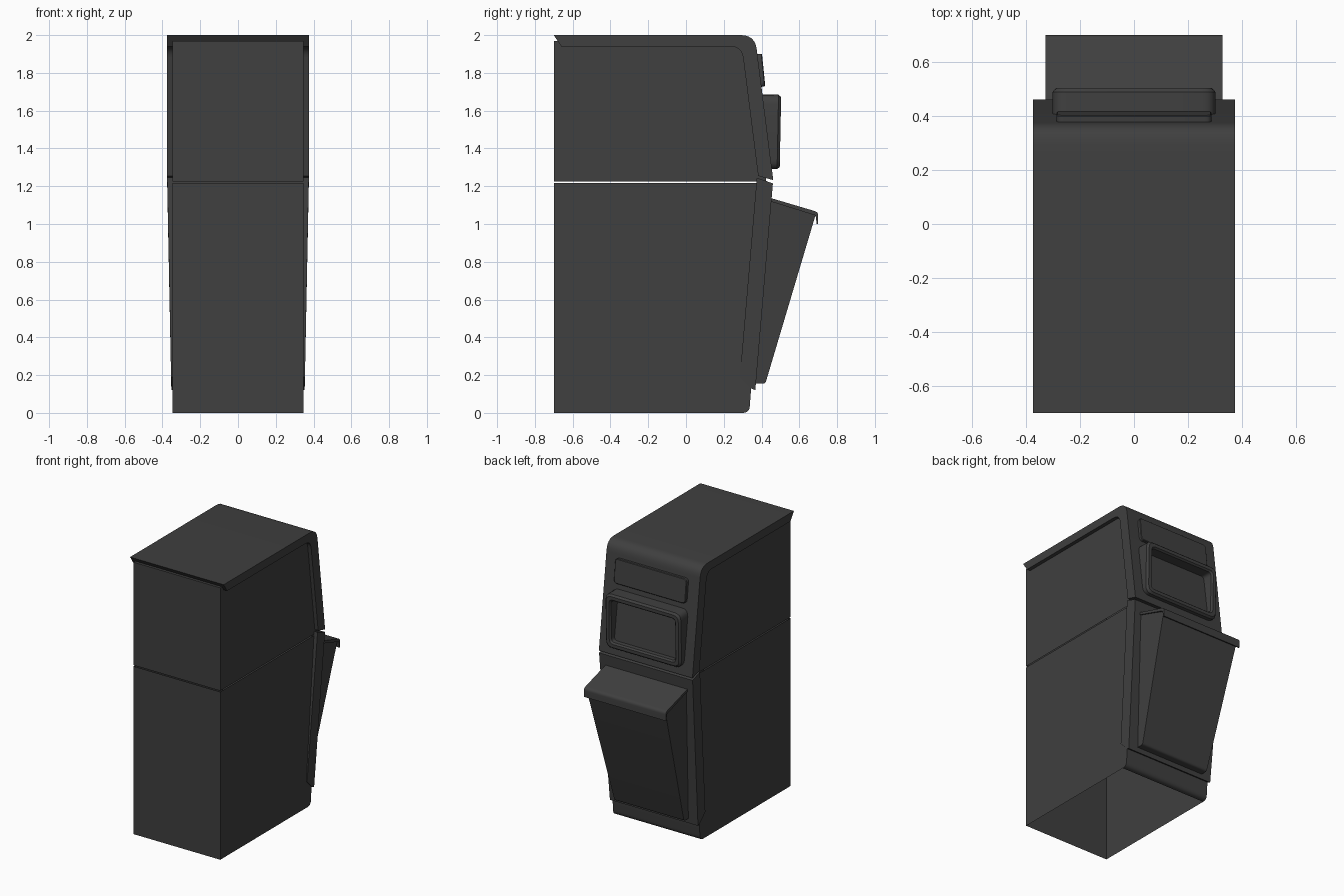
import bpy, bmesh, math
from mathutils import Vector

if "Cube" in bpy.data.objects:
    bpy.data.objects.remove(bpy.data.objects["Cube"])

dark = bpy.data.materials.new("dark_grey")
dark.diffuse_color = (0.05, 0.05, 0.05, 1)
dark.use_nodes = True
dark.node_tree.nodes["Principled BSDF"].inputs["Base Color"].default_value = dark.diffuse_color


def finish(name, bm):
    bmesh.ops.recalc_face_normals(bm, faces=bm.faces)
    me = bpy.data.meshes.new(name)
    bm.to_mesh(me)
    bm.free()
    ob = bpy.data.objects.new(name, me)
    bpy.context.collection.objects.link(ob)
    me.materials.append(dark)
    bpy.ops.object.select_all(action='DESELECT')
    ob.select_set(True)
    bpy.context.view_layer.objects.active = ob
    bpy.ops.object.shade_smooth_by_angle(angle=math.radians(30))
    return ob


def fillet(pts, steps=6):
    """(y, z[, radius]) points -> outline with rounded corners."""
    out = []
    for i, p in enumerate(pts):
        c = Vector(p[:2])
        if len(p) == 2:
            out.append(c)
            continue
        a = c + (Vector(pts[i - 1][:2]) - c).normalized() * p[2]
        b = c + (Vector(pts[(i + 1) % len(pts)][:2]) - c).normalized() * p[2]
        for k in range(steps + 1):
            t = k / steps
            out.append(a * (1 - t) ** 2 + c * 2 * t * (1 - t) + b * t * t)
    return out


def prism(name, pts, half, open_z=()):
    """Side profile extruded across x; half(z) gives the half width."""
    bm = bmesh.new()
    prof = fillet(pts)
    l, r = [[bm.verts.new((s * half(p.y), p.x, p.y)) for p in prof] for s in (-1, 1)]
    bm.faces.new(l)
    bm.faces.new(r)
    for i in range(len(prof)):
        j = (i + 1) % len(prof)
        bm.faces.new((l[i], l[j], r[j], r[i]))
    gone = [f for f in bm.faces
            if any(all(abs(v.co.z - z) < 1e-4 for v in f.verts) for z in open_z)]
    bmesh.ops.delete(bm, geom=gone, context='FACES')
    return finish(name, bm)


def panel(name, y, z, hw, hh, radius, tilt, rings, cap=True):
    """Rounded rectangle facing +y, built from (inset, depth) rings."""
    bm = bmesh.new()
    loops = []
    for inset, out in rings:
        w, h, r = hw - inset, hh - inset, max(radius - inset * 0.5, 0.008)
        ring = fillet([(-w, -h, r), (w, -h, r), (w, h, r), (-w, h, r)], 4)
        loops.append([bm.verts.new((p.x, out, p.y)) for p in ring])
    n = len(loops[0])
    for a, b in zip(loops, loops[1:]):
        for i in range(n):
            j = (i + 1) % n
            bm.faces.new((a[i], a[j], b[j], b[i]))
    if cap:
        bm.faces.new(loops[-1])
    ob = finish(name, bm)
    ob.location = (0, y, z)
    ob.rotation_euler.x = tilt
    return ob


# Cabinet shells, split by a thin seam
prism("lower_cabinet", [(-0.70, 0), (0.335, 0, 0.035), (0.345, 0.13), (0.42, 1.216),
                        (-0.70, 1.216)], lambda z: 0.348, (0, 1.216))
prism("upper_cabinet", [(-0.70, 1.224), (0.425, 1.224), (0.34, 1.97, 0.06),
                        (-0.70, 1.97)], lambda z: 0.348, (1.224,))

# Wrap-over hood: top and upper front
prism("hood", [(-0.70, 2.0), (0.365, 2.0, 0.075), (0.462, 1.232), (0.382, 1.255),
               (0.295, 1.94, 0.06), (-0.66, 1.94)], lambda z: 0.375)

# Lower front panel, narrowing towards the floor
prism("lower_front", [(0.46, 1.215), (0.367, 0.12), (0.345, 0.13), (0.285, 0.19),
                      (0.375, 1.245)], lambda z: 0.353 + 0.022 * min(1, (z - 0.12) / 1.09))

# Waste hopper with overhanging lid
prism("hopper", [(0.44, 1.13), (0.688, 1.055), (0.42, 0.155, 0.015), (0.35, 0.155)],
      lambda z: 0.278 + 0.042 * (z - 0.155) / 0.975)
prism("hopper_lid", [(0.44, 1.14), (0.70, 1.063, 0.02), (0.70, 1.0), (0.692, 1.0),
                     (0.686, 1.045), (0.44, 1.122)], lambda z: 0.328)

# Header plate
panel("header_plate", 0.411, 1.815, 0.287, 0.087, 0.025, 0.1,
      [(0, -0.05), (0, -0.004), (0.004, 0)])
# Screen surround and the glass behind it
panel("screen_surround", 0.50, 1.487, 0.302, 0.197, 0.05, -0.02,
      [(0, -0.12), (0, -0.014), (0.012, 0), (0.035, 0), (0.045, -0.012), (0.05, -0.12)],
      cap=False)
panel("screen", 0.437, 1.487, 0.265, 0.16, 0.02, 0.125, [(0, -0.03), (0, 0)])
